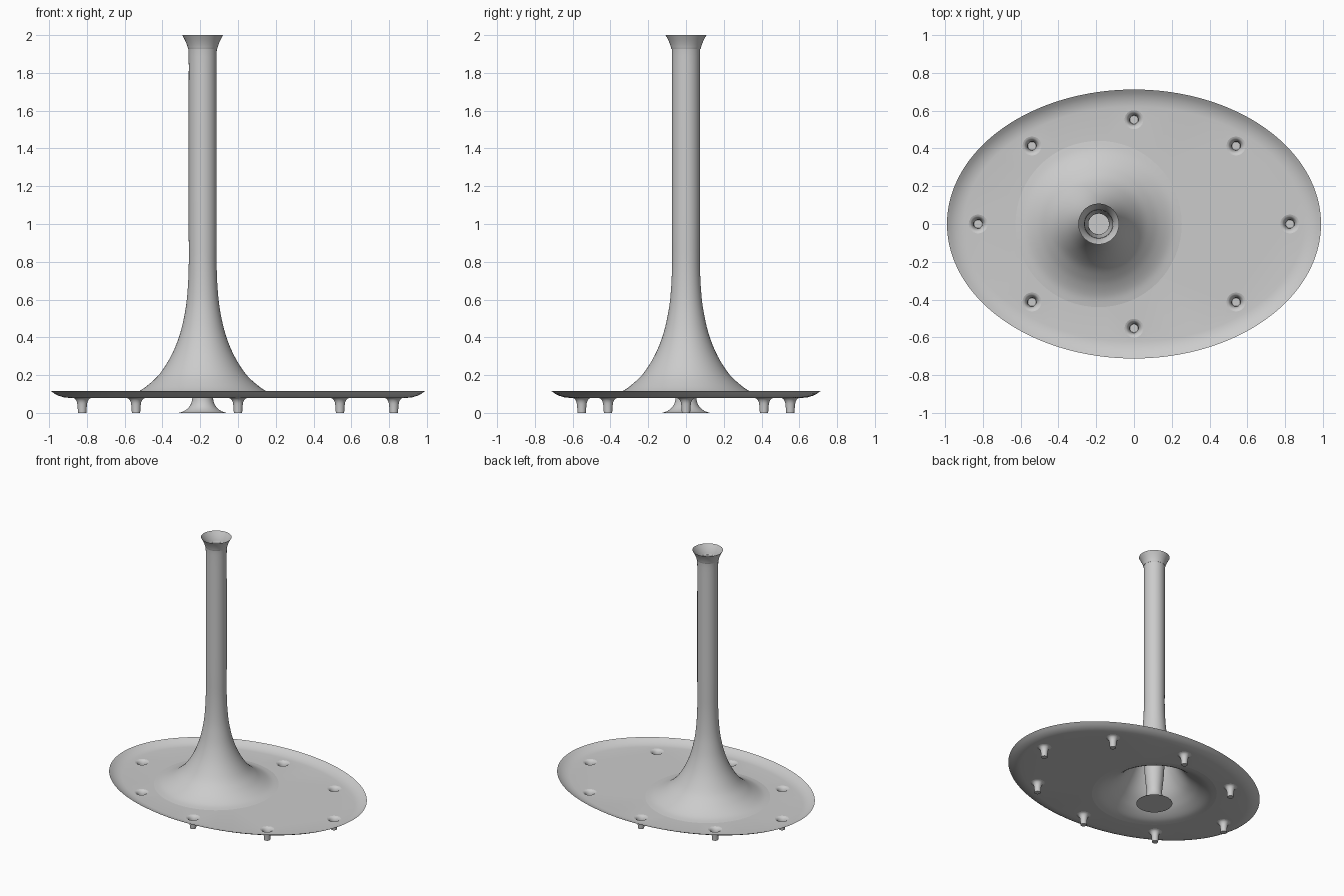
import bpy, bmesh
from math import sin, cos, pi

if "Cube" in bpy.data.objects:
    bpy.data.objects.remove(bpy.data.objects["Cube"])

CX = -0.187          # centre of the column
ZP = 0.08            # height of the flat plate


def smooth_profile(pts, steps=4):
    """Catmull-Rom curve through (a, z) points."""
    p = [pts[0]] + list(pts) + [pts[-1]]
    out = []
    for i in range(1, len(p) - 2):
        for s in range(steps):
            t = s / steps
            out.append(tuple(
                0.5 * (2 * b + (c - a) * t + (2 * a - 5 * b + 4 * c - d) * t * t
                       + (3 * b - a - 3 * c + d) * t ** 3)
                for a, b, c, d in zip(p[i - 1], p[i], p[i + 1], p[i + 2])))
    return out + [pts[-1]]


def ring(bm, cx, cy, rx, ry, z, n):
    return [bm.verts.new((cx + rx * cos(2 * pi * k / n), cy + ry * sin(2 * pi * k / n), z))
            for k in range(n)]


def loft(bm, rings):
    for a, b in zip(rings, rings[1:]):
        n = len(a)
        for k in range(n):
            bm.faces.new((a[k], a[(k + 1) % n], b[(k + 1) % n], b[k]))


def finish(bm, name, angle=0.6):
    bmesh.ops.recalc_face_normals(bm, faces=bm.faces)
    me = bpy.data.meshes.new(name)
    bm.to_mesh(me)
    bm.free()
    ob = bpy.data.objects.new(name, me)
    bpy.context.collection.objects.link(ob)
    bpy.ops.object.select_all(action='DESELECT')
    ob.select_set(True)
    bpy.context.view_layer.objects.active = ob
    bpy.ops.object.shade_smooth_by_angle(angle=angle)
    return ob


def lathe(name, pts, cx, cy, n, cap=False):
    """Revolved shell; cap closes the last (lowest) ring."""
    bm = bmesh.new()
    rings = [ring(bm, cx, cy, r, r, z, n) for r, z in smooth_profile(pts)]
    loft(bm, rings)
    if cap:
        bm.faces.new(rings[-1])
    return finish(bm, name)


leg_spots = [(0.825, 0), (-0.825, 0), (0, 0.552), (0, -0.552)]
leg_spots += [(sx * 0.54, sy * 0.413) for sx in (1, -1) for sy in (1, -1)]
LEG_TOP, BASE_R = 0.05, 0.44

# oval plate: flat floor with openings, plus upturned rim
bm = bmesh.new()
N = 128
rim = [ring(bm, 0, 0, 0.90 + d, 0.622 + d, z, N)
       for d, z in ((0, ZP), (0.025, 0.083), (0.05, 0.091), (0.07, 0.101), (0.09, 0.115))]
loops = [rim[0], ring(bm, CX, 0, BASE_R, BASE_R, ZP, 64)]
loops += [ring(bm, x, y, LEG_TOP, LEG_TOP, ZP, 24) for x, y in leg_spots]
edges = []
for lp in loops:
    for k in range(len(lp)):
        edges.append(bm.edges.new((lp[k], lp[(k + 1) % len(lp)])))
bmesh.ops.triangle_fill(bm, edges=edges, use_beauty=True, normal=(0, 0, 1))
loft(bm, rim)
finish(bm, "oval_plate")

# column: trumpet base, straight tube, flared mouth
lathe("column", [(0.108, 2.0), (0.09, 1.965), (0.078, 1.93), (0.074, 1.89), (0.074, 1.6),
                 (0.074, 1.0), (0.074, 0.77), (0.083, 0.61), (0.1, 0.5), (0.126, 0.4),
                 (0.168, 0.3), (0.228, 0.206), (0.29, 0.147), (0.34, 0.113),
                 (0.39, 0.09), (BASE_R, ZP)], CX, 0, 64)

# inner tube: continues the bore down to a flared closed foot
lathe("inner_tube", [(0.074, 0.77), (0.073, 0.5), (0.071, 0.3), (0.063, 0.18), (0.055, 0.1),
                     (0.058, 0.06), (0.073, 0.03), (0.098, 0.01), (0.127, 0.0)],
      CX, 0, 64, cap=True)

# small hollow legs
for x, y in leg_spots:
    lathe("leg", [(LEG_TOP, ZP), (0.038, 0.074), (0.029, 0.06), (0.025, 0.04), (0.022, 0.0)],
          x, y, 24, cap=True)
